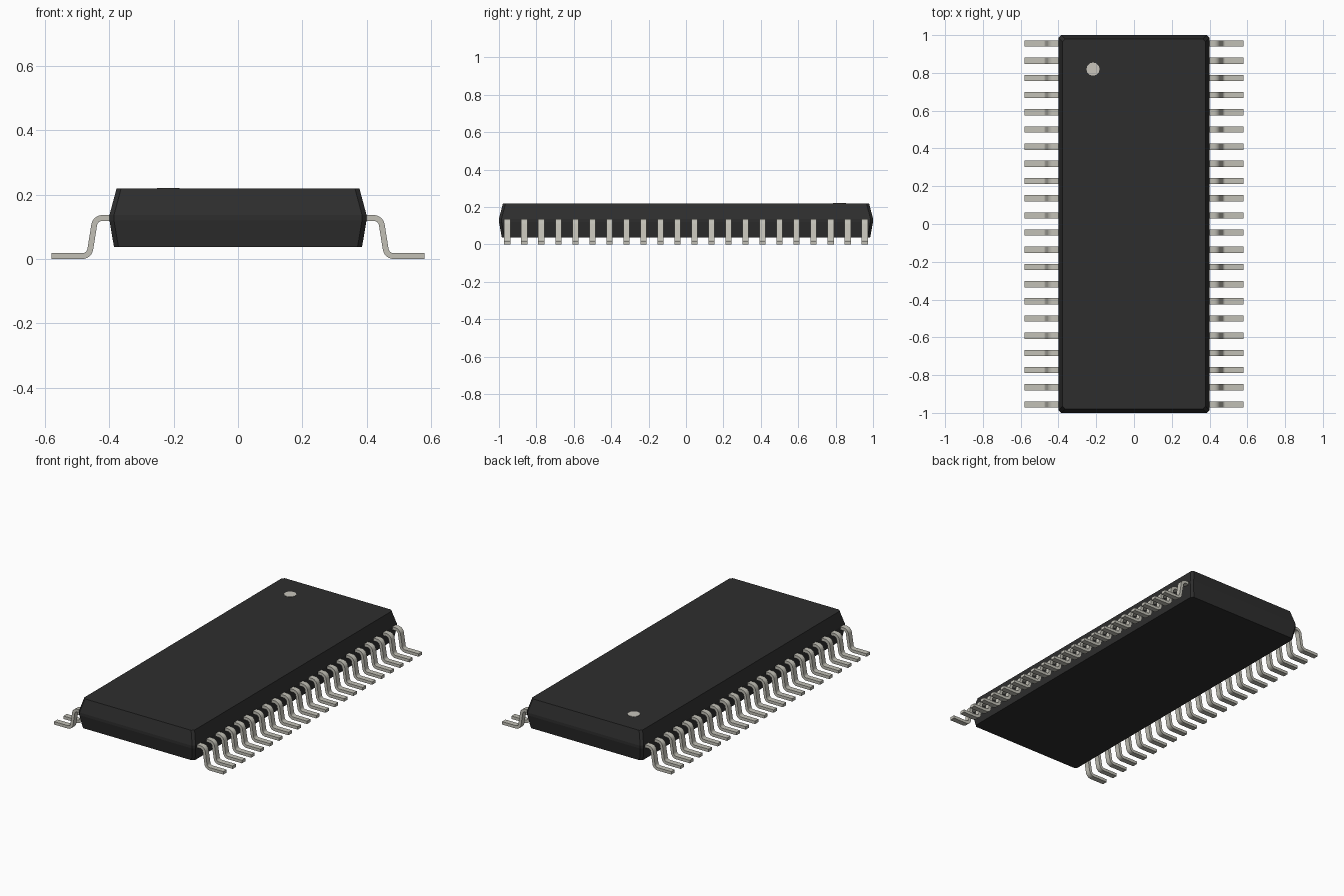
import bpy, bmesh, math
from mathutils import Vector

cube = bpy.data.objects.get("Cube")
if cube:
    bpy.data.objects.remove(cube, do_unlink=True)


def material(name, rgb):
    m = bpy.data.materials.new(name)
    m.use_nodes = True
    m.diffuse_color = (*rgb, 1)
    m.node_tree.nodes["Principled BSDF"].inputs["Base Color"].default_value = (*rgb, 1)
    return m


black = material("black plastic", (0.027, 0.027, 0.027))
metal = material("tinned metal", (0.54, 0.53, 0.47))
marker = material("pale marker", (0.58, 0.56, 0.50))


def make_object(name, bm, mat):
    bmesh.ops.recalc_face_normals(bm, faces=bm.faces)
    mesh = bpy.data.meshes.new(name)
    bm.to_mesh(mesh)
    bm.free()
    mesh.materials.append(mat)
    ob = bpy.data.objects.new(name, mesh)
    bpy.context.collection.objects.link(ob)
    return ob


def loft(name, rings, mat):
    """Join equal-length rings of points and cap both ends."""
    bm = bmesh.new()
    loops = [[bm.verts.new(p) for p in ring] for ring in rings]
    n = len(loops[0])
    for a, b in zip(loops, loops[1:]):
        for i in range(n):
            j = (i + 1) % n
            bm.faces.new((a[i], a[j], b[j], b[i]))
    bm.faces.new(loops[0])
    bm.faces.new(loops[-1])
    return make_object(name, bm, mat)


# Moulded body: chamfered rectangles, tapering up and down from the seam band
def chamfered_rect(hx, hy, z, c=0.014):
    return [(hx, hy - c, z), (hx - c, hy, z), (c - hx, hy, z), (-hx, hy - c, z),
            (-hx, c - hy, z), (c - hx, -hy, z), (hx - c, -hy, z), (hx, c - hy, z)]


loft("body", [chamfered_rect(*r) for r in [
    (0.386, 0.985, 0.038), (0.400, 1.0, 0.120),
    (0.400, 1.0, 0.137), (0.378, 0.979, 0.219)]], black)

# Orientation dot on the top face
bm = bmesh.new()
bmesh.ops.create_cone(bm, cap_ends=True, segments=12, radius1=0.035,
                      radius2=0.035, depth=0.003)
bmesh.ops.translate(bm, verts=bm.verts, vec=(-0.217, 0.82, 0.219))
make_object("orientation_dot", bm, marker)

# Pin centre line with rounded bends
THICK, WIDTH, COUNT, PITCH = 0.018, 0.033, 22, 0.091


def rounded_path(corners, radius, steps=6):
    """Points and normals of a polyline with arcs at its inner corners."""
    pts = [Vector(c) for c in corners]
    out = []

    def add(p, d):
        out.append((p, Vector((-d.y, d.x))))
    add(pts[0], (pts[1] - pts[0]).normalized())
    for a, b, c in zip(pts, pts[1:], pts[2:]):
        d1, d2 = (b - a).normalized(), (c - b).normalized()
        turn = math.atan2(d1.x * d2.y - d1.y * d2.x, d1.dot(d2))
        side = math.copysign(1, turn)
        start = b - d1 * radius * math.tan(abs(turn) / 2)
        centre = start + Vector((-d1.y, d1.x)) * radius * side
        for k in range(steps + 1):
            t = turn * k / steps
            d = Vector((d1.x * math.cos(t) - d1.y * math.sin(t),
                        d1.x * math.sin(t) + d1.y * math.cos(t)))
            add(centre - Vector((-d.y, d.x)) * radius * side, d)
    add(pts[-1], (pts[-1] - pts[-2]).normalized())
    return out


path = rounded_path([(0.385, 0.128), (0.444, 0.128), (0.463, 0.009), (0.58, 0.009)], 0.026)
y0 = -PITCH * (COUNT - 1) / 2
rings = []
for p, n in path:
    top, low = p + n * THICK / 2, p - n * THICK / 2
    ya, yb = y0 - WIDTH / 2, y0 + WIDTH / 2
    rings.append([(top.x, ya, top.y), (top.x, yb, top.y),
                  (low.x, yb, low.y), (low.x, ya, low.y)])
pins = loft("pins", rings, metal)

bpy.context.view_layer.objects.active = pins
pins.select_set(True)
bpy.ops.object.shade_smooth_by_angle(angle=math.radians(35))

# Repeat the pin along the body and mirror the row to the other side
row = pins.modifiers.new("row", 'ARRAY')
row.count = COUNT
row.use_relative_offset = False
row.use_constant_offset = True
row.constant_offset_displace = (0, PITCH, 0)
mirror = pins.modifiers.new("both_sides", 'MIRROR')
mirror.use_mirror_merge = False
